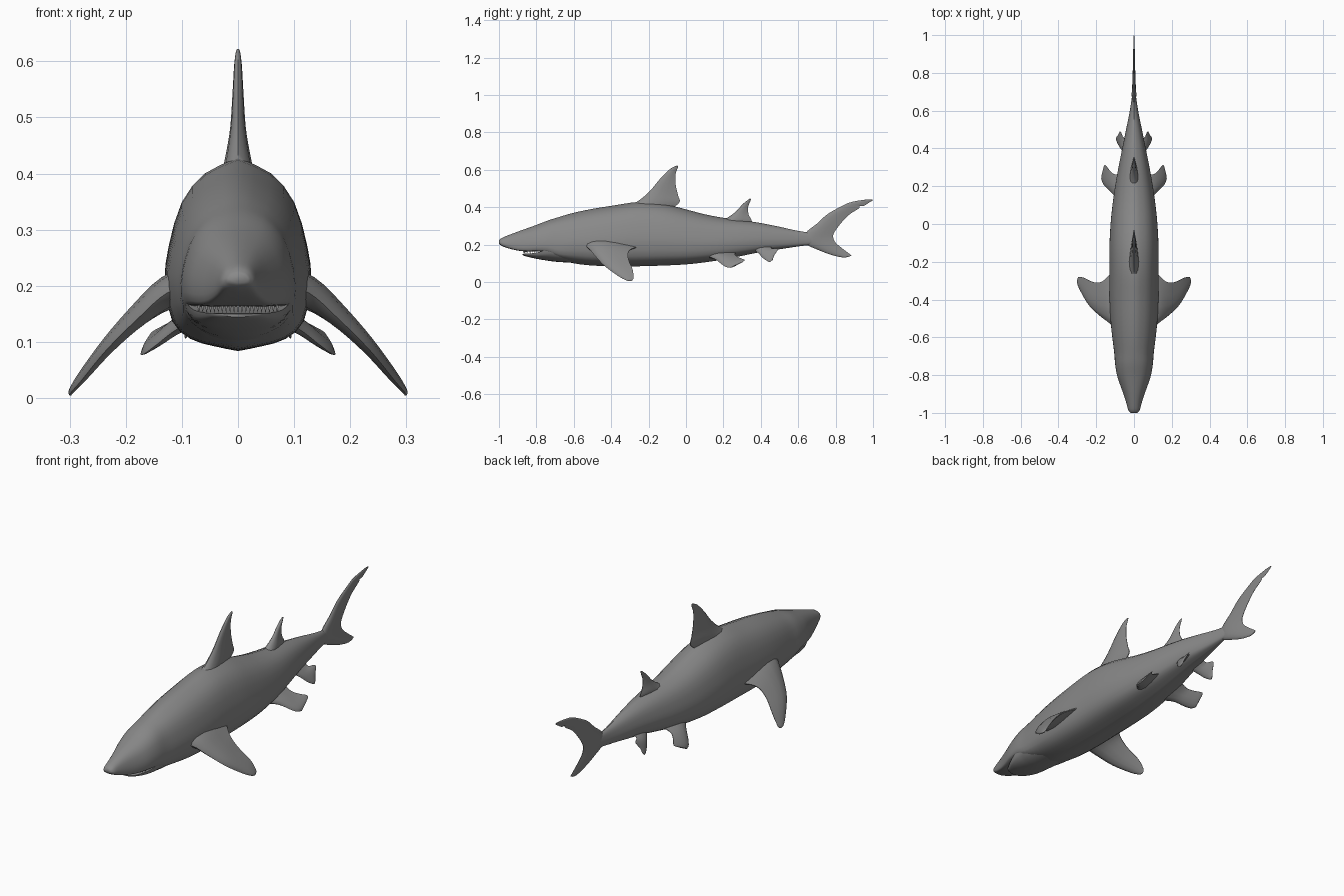
import bpy, bmesh, math
from mathutils import Vector

grey = bpy.data.materials.new("slate_grey")
grey.diffuse_color = (0.25, 0.25, 0.25, 1)


def resample(points, steps):
    """Catmull-Rom spline through tuples of any size."""
    pts = [Vector(p) for p in points]
    pts = [pts[0] * 2 - pts[1]] + pts + [pts[-1] * 2 - pts[-2]]
    out = []
    for a, b, c, d in zip(pts, pts[1:], pts[2:], pts[3:]):
        for i in range(steps):
            t = i / steps
            out.append(0.5 * (2 * b + (c - a) * t + (2 * a - 5 * b + 4 * c - d) * t * t
                              + (3 * b - a - 3 * c + d) * t ** 3))
    return out + [pts[-2]]


def finish(bm, name, angle=50):
    bmesh.ops.recalc_face_normals(bm, faces=bm.faces)
    mesh = bpy.data.meshes.new(name)
    bm.to_mesh(mesh)
    bm.free()
    obj = bpy.data.objects.new(name, mesh)
    bpy.context.collection.objects.link(obj)
    mesh.materials.append(grey)
    bpy.ops.object.select_all(action='DESELECT')
    obj.select_set(True)
    bpy.context.view_layer.objects.active = obj
    bpy.ops.object.shade_smooth_by_angle(angle=math.radians(angle))
    return obj


def loft(name, rings):
    """Skin closed rings of points and cap both ends."""
    bm = bmesh.new()
    rows = [[bm.verts.new(p) for p in ring] for ring in rings]
    n = len(rows[0])
    for r, s in zip(rows, rows[1:]):
        for i in range(n):
            bm.faces.new((r[i], r[(i + 1) % n], s[(i + 1) % n], s[i]))
    bm.faces.new(rows[0])
    bm.faces.new(rows[-1])
    return finish(bm, name)


def fin(name, sections, side=1, steps=4):
    """Sections run root to tip: leading point, trailing point, half thickness."""
    chord = [(0, 0), (.04, .45), (.15, .85), (.35, 1), (.6, .75), (.85, .35), (1, .08)]
    shape = chord + [(u, -t) for u, t in reversed(chord[1:])]
    rows = resample([(*a, *b, t) for a, b, t in sections], steps)
    mids = [(Vector(r[:3]) + Vector(r[3:6])) / 2 for r in rows]
    rings = []
    for k, r in enumerate(rows):
        lead, trail = Vector(r[:3]), Vector(r[3:6])
        span = mids[min(k + 1, len(mids) - 1)] - mids[max(k - 1, 0)]
        normal = span.cross(trail - lead).normalized()
        ring = [lead.lerp(trail, u) + normal * t * r[6] for u, t in shape]
        rings.append([(p.x * side, p.y, p.z) for p in ring])
    return loft(name, rings)


def flat_fin(name, sections):
    """Fin on the centre plane, given as (y, z) pairs."""
    return fin(name, [((0, *a), (0, *b), t) for a, b, t in sections])


# Body: half cross-sections as (width, height) fractions, round belly and flat snout
ROUND = [(0, 0), (.33, .026), (.65, .065), (.9, .16), (1, .36), (.95, .54), (.77, .77), (.45, .92), (0, 1)]
FLAT = [(0, 0), (.4, 0), (.8, .01), (.97, .07), (1, .3), (.92, .54), (.74, .78), (.42, .94), (0, 1)]
# y, half width, bottom, top, flatness
STATIONS = [
    (-1.0, .018, .205, .222, 0), (-.985, .03, .193, .235, .3), (-.95, .04, .18, .25, .8),
    (-.9, .056, .168, .269, 1), (-.85, .074, .163, .287, 1), (-.8, .09, .163, .305, 1),
    (-.74, .1, .158, .328, 1), (-.68, .105, .125, .347, .5), (-.6, .115, .1, .37, 0),
    (-.5, .125, .088, .391, 0), (-.38, .13, .084, .41, 0), (-.25, .13, .084, .428, 0),
    (-.12, .13, .088, .418, 0), (0, .124, .094, .388, 0), (.1, .114, .105, .362, 0),
    (.2, .1, .12, .343, 0), (.3, .082, .14, .33, 0), (.4, .062, .16, .315, 0),
    (.5, .042, .175, .295, 0), (.6, .022, .19, .273, 0), (.68, .01, .2, .262, 0)]


def section(y, w, lo, hi, flat):
    half = [(a + (c - a) * flat, b + (d - b) * flat) for (a, b), (c, d) in zip(ROUND, FLAT)]
    half = resample(half, 2)
    full = [(x, z) for x, z in half] + [(-x, z) for x, z in half[-2:0:-1]]
    return [(x * w, y, lo + z * (hi - lo)) for x, z in full]


loft("body", [section(*s) for s in resample(STATIONS, 3)])

# Lower jaw: flat on top, rounded below, rising into the head at the mouth corners
JAW = [(-.875, .025, .144, .15), (-.865, .045, .14, .151), (-.84, .06, .133, .152), (-.8, .079, .124, .157),
       (-.76, .091, .117, .168), (-.72, .097, .111, .18), (-.68, .1, .107, .18), (-.6, .1, .102, .18)]
rings = []
for y, w, lo, hi in resample(JAW, 3):
    arc = [math.pi * i / 12 for i in range(13)]
    rings.append([(w * math.cos(a), y, hi - (hi - lo) * abs(math.sin(a)) ** .8) for a in arc])
loft("lower_jaw", rings)

# Teeth: a row of small pyramids along the mouth arc
bm = bmesh.new()
for i in range(-10, 11):
    x = i * .007
    y = -.868 + 12 * x * x
    base = [bm.verts.new((x + dx, y + dy, .168)) for dx, dy in
            ((-.0033, -.002), (.0033, -.002), (.0033, .003), (-.0033, .003))]
    tip = bm.verts.new((x, y, .151))
    bm.faces.new(base)
    for k in range(4):
        bm.faces.new((base[k], base[(k + 1) % 4], tip))
finish(bm, "teeth", 30)

# Fins on the back
flat_fin("main_dorsal_fin", [
    ((-.33, .39), (-.09, .385), .032), ((-.25, .437), (-.035, .425), .022),
    ((-.19, .49), (-.043, .465), .014), ((-.14, .55), (-.055, .52), .01),
    ((-.09, .6), (-.056, .575), .007), ((-.06, .618), (-.043, .612), .004),
    ((-.048, .622), (-.042, .62), .002)])
flat_fin("rear_dorsal_fin", [
    ((.17, .32), (.325, .31), .026), ((.22, .343), (.352, .325), .02),
    ((.265, .375), (.335, .36), .012), ((.3, .413), (.332, .4), .008),
    ((.33, .438), (.345, .434), .005), ((.342, .446), (.348, .444), .002)])

# Tail: one blade from lower tip to upper tip, notched near the top
flat_fin("tail_fin", [
    ((.87, .135), (.885, .142), .002), ((.84, .131), (.875, .15), .004),
    ((.78, .144), (.835, .18), .006), ((.71, .17), (.8, .21), .009),
    ((.63, .21), (.787, .238), .012), ((.64, .262), (.793, .265), .012),
    ((.7, .312), (.825, .31), .009), ((.76, .365), (.87, .358), .007),
    ((.85, .414), (.925, .394), .005), ((.88, .426), (.928, .405), .005),
    ((.91, .433), (.95, .407), .004),
    ((.965, .441), (.985, .428), .003), ((.992, .442), (1.0, .438), .002)])

# Paired fins below
PECTORAL = [
    ((.07, -.59, .2), (.07, -.2, .2), .045), ((.125, -.53, .188), (.125, -.265, .185), .03),
    ((.18, -.487, .14), (.17, -.305, .165), .02), ((.235, -.435, .085), (.215, -.308, .122), .014),
    ((.28, -.36, .03), (.265, -.285, .065), .009), ((.298, -.32, .009), (.293, -.281, .022), .005),
    ((.299, -.3, .004), (.298, -.288, .008), .002)]
PELVIC = [
    ((.05, .07, .15), (.05, .27, .165), .022), ((.105, .15, .125), (.1, .262, .145), .014),
    ((.145, .19, .095), (.13, .285, .13), .01), ((.165, .215, .08), (.152, .313, .118), .007),
    ((.173, .24, .076), (.16, .305, .108), .003)]
ANAL = [
    ((.025, .34, .195), (.025, .46, .2), .016), ((.06, .385, .155), (.055, .457, .18), .01),
    ((.08, .415, .125), (.072, .49, .175), .007), ((.092, .44, .109), (.085, .47, .14), .004),
    ((.094, .45, .106), (.09, .465, .12), .002)]
for side, label in ((1, "left"), (-1, "right")):
    fin(label + "_pectoral_fin", PECTORAL, side)
    fin(label + "_pelvic_fin", PELVIC, side)
    fin(label + "_anal_fin", ANAL, side)
